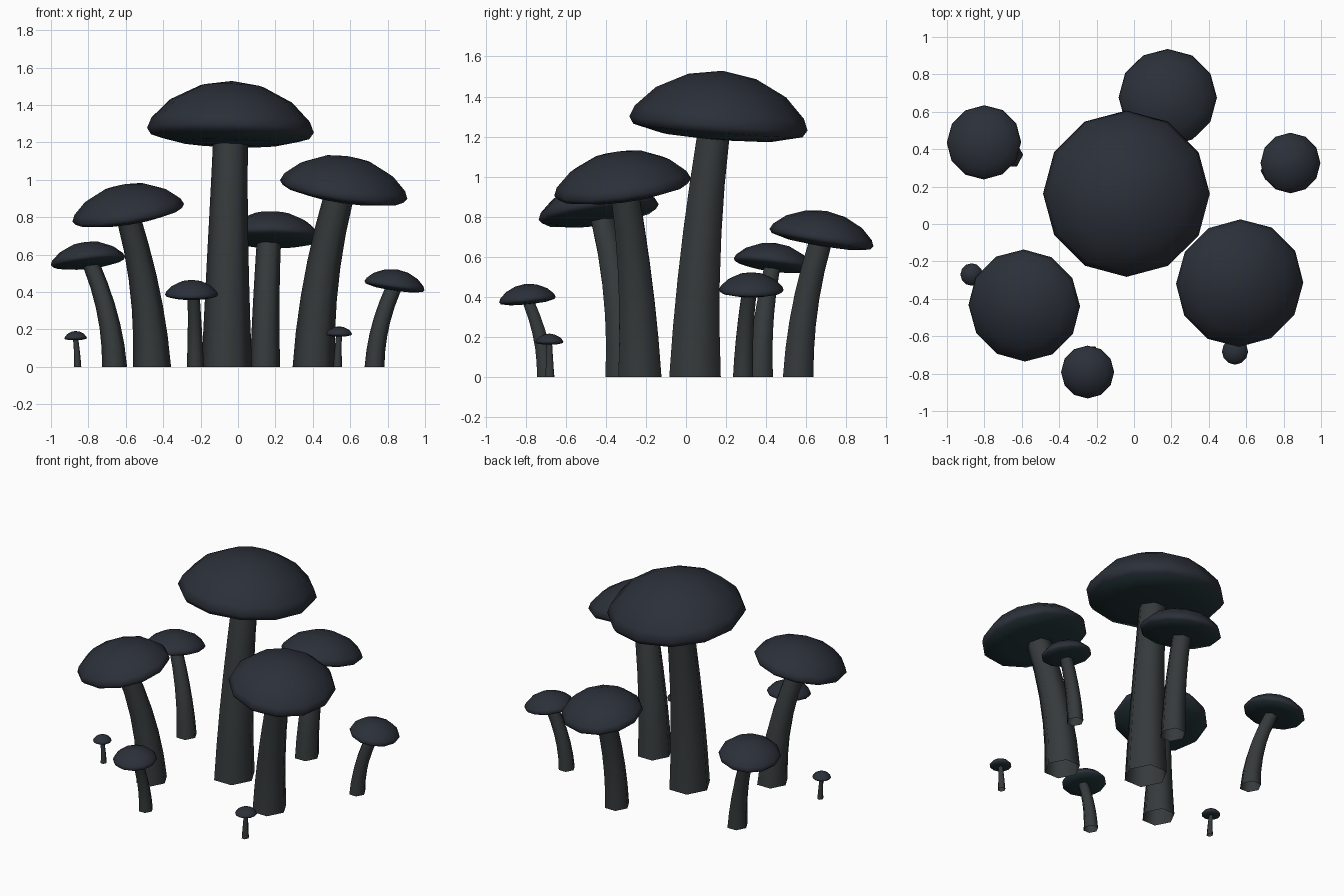
import bpy, bmesh, math
from mathutils import Vector

if "Cube" in bpy.data.objects:
    bpy.data.objects.remove(bpy.data.objects["Cube"])


def material(name, color):
    m = bpy.data.materials.new(name)
    m.diffuse_color = (*color, 1)
    m.use_nodes = True
    m.node_tree.nodes["Principled BSDF"].inputs["Base Color"].default_value = m.diffuse_color
    return m


CAP = material("cap_slate", (0.024, 0.029, 0.040))
GILL = material("underside_teal", (0.018, 0.036, 0.042))
STEM = material("stem_grey", (0.036, 0.042, 0.044))

# cap profile: radius factor, height factor (from rim to crown); underside bulges a little
CAP_PROFILE = [(0.2, -0.09), (0.62, -0.06), (0.95, 0.05), (1.0, 0.16),
               (0.95, 0.34), (0.73, 0.66), (0.38, 0.91)]


def loft(name, rings, ends, mats, low_bands=0):
    """Skin a stack of rings; the first bands (and low end) use the last material."""
    bm = bmesh.new()
    vs = [[bm.verts.new(p) for p in ring] for ring in rings]
    n = len(rings[0])
    for k in range(len(vs) - 1):
        for i in range(n):
            j = (i + 1) % n
            f = bm.faces.new((vs[k][i], vs[k][j], vs[k + 1][j], vs[k + 1][i]))
            f.material_index = len(mats) - 1 if k < low_bands else 0
    if ends:
        a, b = bm.verts.new(ends[0]), bm.verts.new(ends[1])
        for i in range(n):
            j = (i + 1) % n
            bm.faces.new((a, vs[0][j], vs[0][i])).material_index = len(mats) - 1
            bm.faces.new((b, vs[-1][i], vs[-1][j]))
    me = bpy.data.meshes.new(name)
    bm.to_mesh(me)
    bm.free()
    for m in mats:
        me.materials.append(m)
    ob = bpy.data.objects.new(name, me)
    bpy.context.collection.objects.link(ob)
    bpy.ops.object.select_all(action='DESELECT')
    ob.select_set(True)
    bpy.context.view_layer.objects.active = ob
    bpy.ops.object.shade_smooth_by_angle(angle=math.radians(80))


def circle(n, r, stretch=1.0):
    return [Vector((r * math.cos(2 * math.pi * i / n),
                    r * stretch * math.sin(2 * math.pi * i / n), 0)) for i in range(n)]


def mushroom(name, cap_xy, radius, z_rim, z_top, lean, base_xy, r_base, top_xy, r_top):
    # twelve-sided cap, tilted toward its lean direction
    q = Vector((0, 0, 1)).rotation_difference(Vector((*lean, 1)))
    c, h = Vector((*cap_xy, z_rim)), z_top - z_rim
    at = lambda p, z: c + q @ (p + Vector((0, 0, z * h)))
    rings = [[at(p, z) for p in circle(12, radius * f)] for f, z in CAP_PROFILE]
    loft(name + "_cap", rings, (at(Vector(), -0.09), at(Vector(), 1.0)), [CAP, GILL], 2)

    # six-sided bent open stem, flared at the foot
    p0 = Vector((*base_xy, 0))
    p2 = Vector((*top_xy, z_rim))
    p1 = p0.lerp(p2, 0.08)
    p1.z = p2.z * 0.5
    rings = []
    for k in range(6):
        t = k / 5
        ctr = p0 * (1 - t) ** 2 + p1 * 2 * t * (1 - t) + p2 * t * t
        r = r_top + (r_base - r_top) * (1 - t) ** 1.3
        tan = (p1 - p0).lerp(p2 - p1, t)
        turn = Vector((0, 0, 1)).rotation_difference(tan if k else Vector((0, 0, 1)))
        rings.append([ctr + turn @ p for p in circle(6, r, 1.1 - 0.1 * t)])
    loft(name + "_stem", rings, None, [STEM])


# name, cap centre, radius, rim z, crown z, lean, stem foot, foot r, stem top, top r
mushroom("tall_centre", (-.042, .158), .446, 1.215, 1.53, (.03, .08), (-.06, .045), .135, (-.04, .138), .093)
mushroom("large_right", (.56, -.312), .344, .915, 1.13, (.15, -.13), (.405, -.23), .113, (.54, -.305), .08)
mushroom("large_left", (-.582, -.432), .302, .795, .98, (-.16, -.13), (-.46, -.305), .102, (-.585, -.42), .064)
mushroom("back_left", (-.80, .434), .2, .547, .67, (-.11, .13), (-.66, .37), .067, (-.785, .43), .045)
mushroom("back_centre", (.18, .672), .263, .67, .832, (.02, .17), (.145, .56), .08, (.165, .67), .065)
mushroom("small_right", (.834, .326), .162, .418, .523, (.15, 0), (.73, .285), .053, (.83, .315), .042)
mushroom("small_front", (-.248, -.79), .142, .372, .466, (0, -.1), (-.228, -.70), .046, (-.237, -.785), .033)
mushroom("tiny_left", (-.868, -.27), .06, .147, .192, (-.02, 0), (-.858, -.27), .02, (-.868, -.27), .014)
mushroom("tiny_right", (.54, -.682), .07, .167, .217, (0, 0), (.533, -.68), .024, (.54, -.682), .016)
